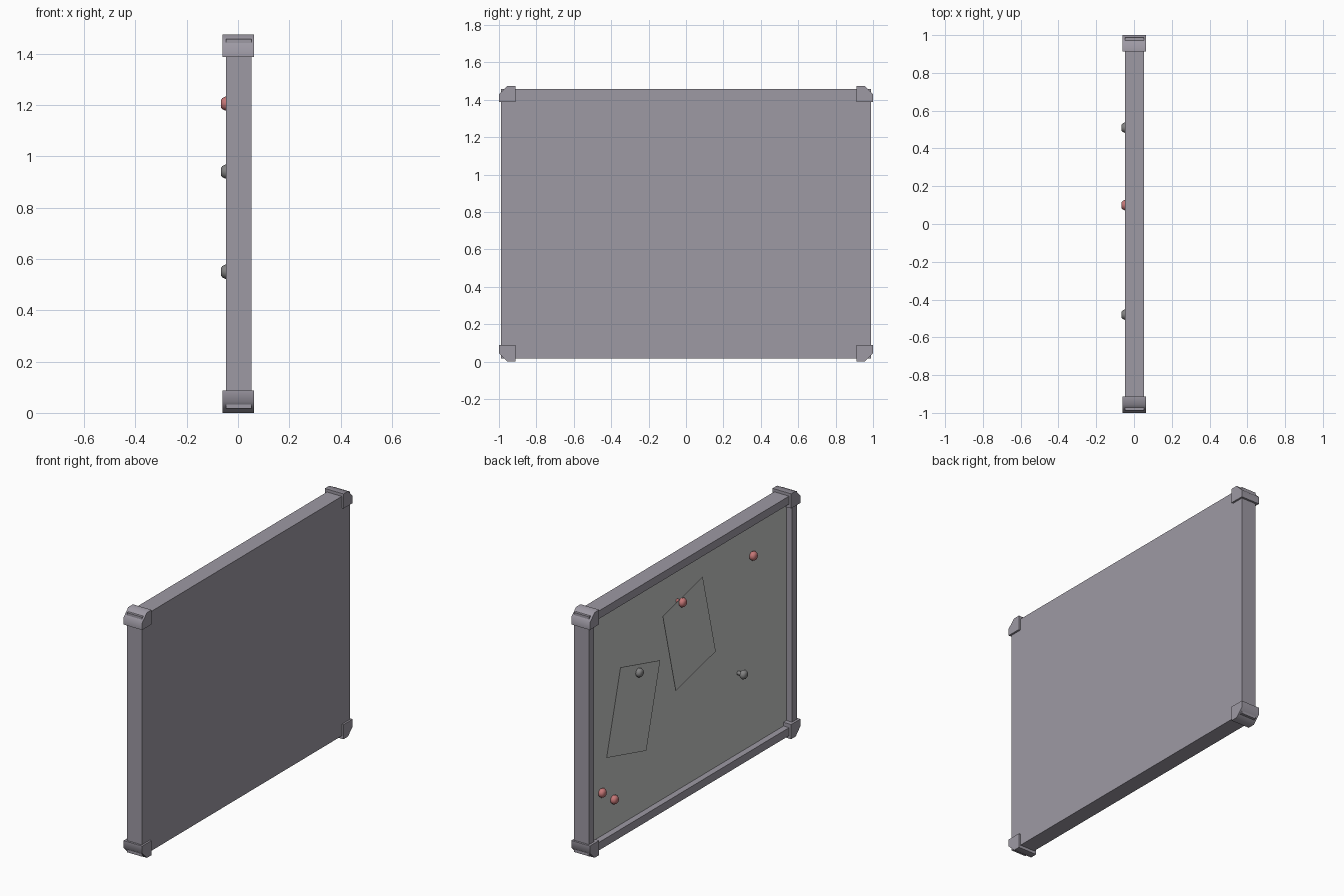
import bpy, bmesh, math
from mathutils import Matrix, Vector

if "Cube" in bpy.data.objects:
    bpy.data.objects.remove(bpy.data.objects["Cube"])


def material(name, rgb):
    m = bpy.data.materials.new(name)
    m.use_nodes = True
    m.diffuse_color = (*rgb, 1)
    m.node_tree.nodes["Principled BSDF"].inputs["Base Color"].default_value = (*rgb, 1)
    return m


FRAME = material("frame grey", (0.34, 0.32, 0.37))
BOARD = material("board white", (0.56, 0.57, 0.56))
RED = material("magnet red", (0.55, 0.18, 0.18))
DARK = material("magnet grey", (0.22, 0.22, 0.22))

HEIGHT = 1.475
MID = HEIGHT / 2
FACE = -0.01      # writing surface
FRONT = -0.047    # front of the frame


def finish(name, bm, mats, smooth=None):
    bmesh.ops.recalc_face_normals(bm, faces=bm.faces)
    mesh = bpy.data.meshes.new(name)
    bm.to_mesh(mesh)
    bm.free()
    ob = bpy.data.objects.new(name, mesh)
    bpy.context.collection.objects.link(ob)
    for m in mats:
        mesh.materials.append(m)
    if smooth:
        bpy.ops.object.select_all(action='DESELECT')
        ob.select_set(True)
        bpy.context.view_layer.objects.active = ob
        bpy.ops.object.shade_smooth_by_angle(angle=math.radians(smooth))
    return ob


def box(bm, center, size, turn=0):
    mat = (Matrix.Translation(center) @ Matrix.Rotation(turn, 4, 'X')
           @ Matrix.Diagonal((*size, 1)))
    bmesh.ops.create_cube(bm, size=1, matrix=mat)


# Framed board: one box whose front is inset and pushed back
bm = bmesh.new()
box(bm, (0.0025, 0, MID), (0.099, 1.976, 1.44))
front = min(bm.faces, key=lambda f: f.calc_center_median().x)
bmesh.ops.inset_region(bm, faces=[front], thickness=0.068)
panel = bmesh.ops.extrude_face_region(bm, geom=[front])["geom"]
bmesh.ops.translate(bm, vec=(FACE - FRONT, 0, 0),
                    verts=[v for v in panel if isinstance(v, bmesh.types.BMVert)])
if front.is_valid:
    bm.faces.remove(front)
for f in panel:
    if isinstance(f, bmesh.types.BMFace):
        f.material_index = 1
finish("framed_board", bm, [FRAME, BOARD])

# Corner caps: a chamfered square, mirrored to all four corners
SIZE, CUT = 0.088, 0.045
outline = [(SIZE, SIZE), (0, SIZE), (0, CUT), (CUT, 0), (SIZE, 0)]
for sy, side in ((1, "left"), (-1, "right")):
    for sz, level in ((1, "top"), (-1, "bottom")):
        bm = bmesh.new()
        cap = bm.faces.new([bm.verts.new((-0.061, sy * (1 - a), MID + sz * (MID - b)))
                            for a, b in outline])
        new = bmesh.ops.extrude_face_region(bm, geom=[cap])["geom"]
        bmesh.ops.translate(bm, vec=(0.124, 0, 0),
                            verts=[v for v in new if isinstance(v, bmesh.types.BMVert)])
        finish(f"corner_cap_{level}_{side}", bm, [FRAME], 50)

# Paper sheets, tilted
for name, y, z, turn in (("upper", 0.025, 0.985, -14), ("lower", 0.556, 0.736, 15)):
    bm = bmesh.new()
    box(bm, (-0.038, y, z), (0.003, 0.39, 0.51), math.radians(turn))
    finish(f"paper_sheet_{name}", bm, [BOARD])


# Magnets: tapered buttons, the raised ones on a thin stem
def magnet(name, y, z, tip, mat):
    bm = bmesh.new()
    rings = []
    profile = [(FACE, 0.012), (tip + 0.03, 0.012), (tip + 0.03, 0.024),
               (tip + 0.018, 0.028), (tip + 0.006, 0.022), (tip, 0.014)]
    for x, r in profile:
        rings.append([bm.verts.new((x, y + r * math.cos(k * math.tau / 12),
                                    z + r * math.sin(k * math.tau / 12)))
                      for k in range(12)])
    for a, b in zip(rings, rings[1:]):
        for k in range(12):
            n = (k + 1) % 12
            bm.faces.new((a[k], a[n], b[n], b[k]))
    bm.faces.new(rings[0])
    bm.faces.new(rings[-1])
    bmesh.ops.remove_doubles(bm, verts=bm.verts, dist=0.0001)
    finish(name, bm, [mat], 50)


RAISED, FLAT = -0.067, -0.041
magnet("magnet_red_upper_paper", 0.10, 1.205, RAISED, RED)
magnet("magnet_grey_lower_paper", 0.51, 0.94, RAISED, DARK)
magnet("magnet_grey_side", -0.48, 0.55, RAISED, DARK)
magnet("magnet_red_top", -0.61, 1.207, FLAT, RED)
magnet("magnet_red_low_outer", 0.825, 0.33, FLAT, RED)
magnet("magnet_red_low_inner", 0.71, 0.246, FLAT, RED)
